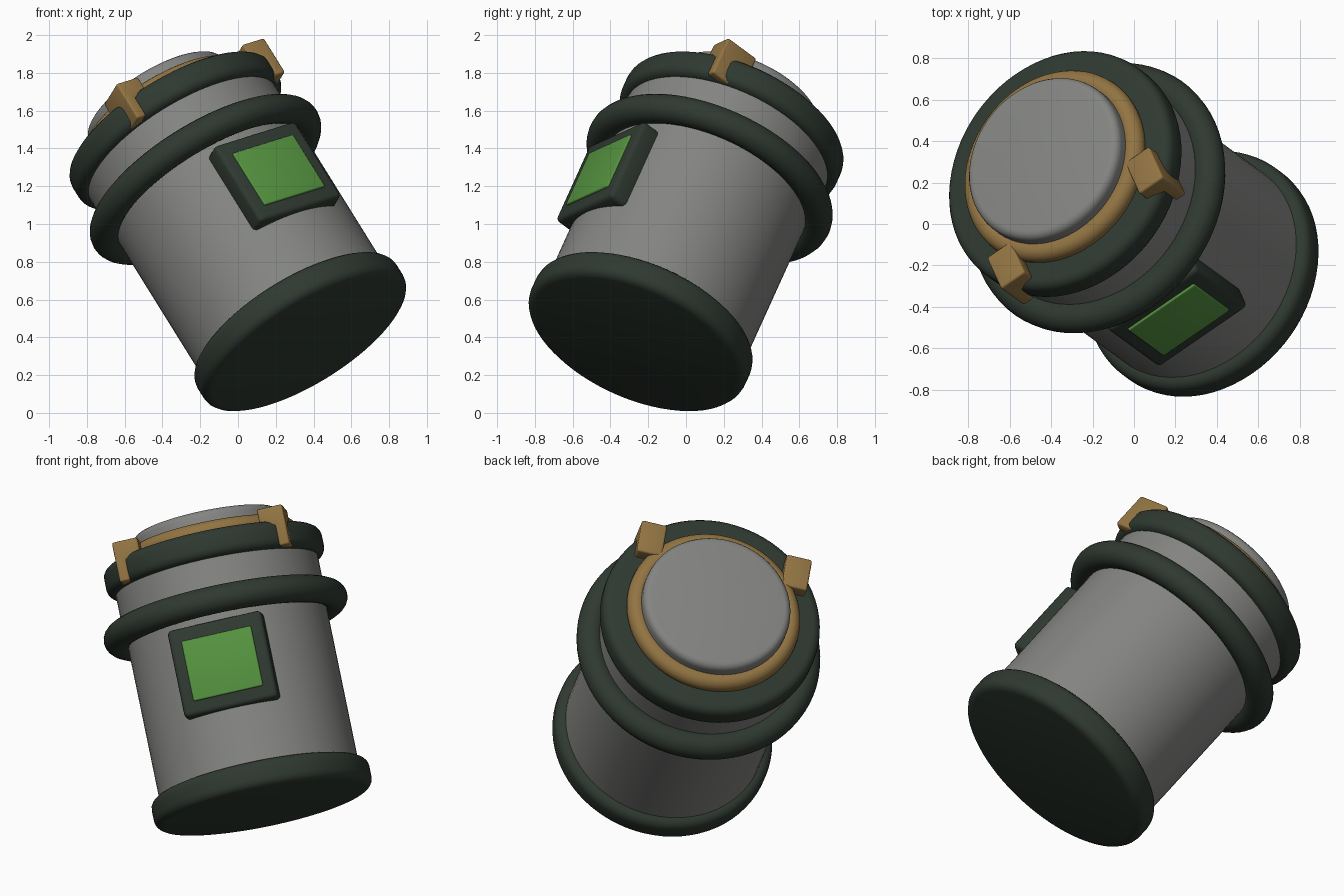
import bpy, bmesh, math
from mathutils import Matrix, Vector

cube = bpy.data.objects.get("Cube")
if cube:
    bpy.data.objects.remove(cube, do_unlink=True)


def material(name, rgb):
    m = bpy.data.materials.new(name)
    m.use_nodes = True
    m.diffuse_color = (*rgb, 1)
    m.node_tree.nodes["Principled BSDF"].inputs["Base Color"].default_value = (*rgb, 1)
    return m


grey = material("steel grey", (0.23, 0.235, 0.225))
dark = material("dark green", (0.028, 0.041, 0.030))
gold = material("dull gold", (0.29, 0.175, 0.055))
green = material("screen green", (0.09, 0.29, 0.05))

# Canister frame: local z is the tilted axis, local -y faces the screen
axis = Vector((-0.493, 0.359, 0.792)).normalized()
back = Vector((-0.345, 0.755, -0.558))
side = back.cross(axis).normalized()
back = axis.cross(side)
tilt = Matrix((side, back, axis)).transposed().to_4x4()
tilt.translation = (0.369, -0.269, 0.367)


def finish(name, bm, mat, bevel=0, segments=4):
    if bevel:
        edges = [e for e in bm.edges if e.calc_face_angle(0) > math.radians(40)]
        bmesh.ops.bevel(bm, geom=edges, offset=bevel, segments=segments,
                        profile=0.5, affect='EDGES')
    bmesh.ops.recalc_face_normals(bm, faces=bm.faces)
    mesh = bpy.data.meshes.new(name)
    bm.to_mesh(mesh)
    bm.free()
    mesh.materials.append(mat)
    obj = bpy.data.objects.new(name, mesh)
    bpy.context.collection.objects.link(obj)
    obj.matrix_world = tilt
    bpy.ops.object.select_all(action='DESELECT')
    obj.select_set(True)
    bpy.context.view_layer.objects.active = obj
    bpy.ops.object.shade_smooth_by_angle(angle=math.radians(35))
    return obj


def drum(name, radius, z0, z1, mat, bevel=0):
    bm = bmesh.new()
    bmesh.ops.create_cone(bm, cap_ends=True, segments=72, radius1=radius, radius2=radius,
                          depth=z1 - z0, matrix=Matrix.Translation((0, 0, (z0 + z1) / 2)))
    return finish(name, bm, mat, bevel)


def hoop(name, major, minor, z, mat):
    bm = bmesh.new()
    ring = bmesh.ops.create_circle(bm, segments=20, radius=minor, matrix=Matrix.Translation(
        (major, 0, z)) @ Matrix.Rotation(math.pi / 2, 4, 'X'))
    bmesh.ops.spin(bm, geom=bm.verts[:] + bm.edges[:], cent=(0, 0, 0), axis=(0, 0, 1),
                   angle=math.tau, steps=72, use_merge=True)
    bmesh.ops.remove_doubles(bm, verts=bm.verts, dist=0.0005)
    return finish(name, bm, mat)


def block(name, low, high, mat, bevel):
    low, high = Vector(low), Vector(high)
    bm = bmesh.new()
    bmesh.ops.create_cube(bm, size=1, matrix=Matrix.Translation((low + high) / 2)
                          @ Matrix.Diagonal((*(high - low), 1)))
    return finish(name, bm, mat, bevel, 3)


# Body, end rings and hoops
drum("base_ring", 0.62, 0, 0.16, dark, 0.05)
drum("body", 0.566, 0.08, 1.12, grey)
drum("collar", 0.575, 1.08, 1.42, grey)
hoop("middle_hoop", 0.615, 0.078, 1.097, dark)
drum("top_ring", 0.62, 1.34, 1.50, dark, 0.05)
hoop("lid_seal", 0.438, 0.055, 1.52, gold)
drum("lid", 0.42, 1.45, 1.65, grey, 0.04)

# Screen on the front
block("screen_frame", (-0.27, -0.6, 0.483), (0.27, -0.46, 0.987), dark, 0.025)
block("screen", (-0.2, -0.612, 0.562), (0.2, -0.55, 0.908), green, 0.008)

# Pair of hooked clips: an L profile pushed back along y
profile = [(0.345, 1.575), (0.49, 1.575), (0.49, 1.345), (0.43, 1.345), (0.43, 1.465), (0.345, 1.465)]
for name, s in (("left_clip", 1), ("right_clip", -1)):
    bm = bmesh.new()
    face = bm.faces.new([bm.verts.new((s * x, -0.45, z)) for x, z in profile])
    push = bmesh.ops.extrude_face_region(bm, geom=[face], use_keep_orig=True)
    bmesh.ops.translate(bm, vec=(0, 0.2, 0),
                        verts=[g for g in push["geom"] if isinstance(g, bmesh.types.BMVert)])
    finish(name, bm, gold, 0.012, 3)
